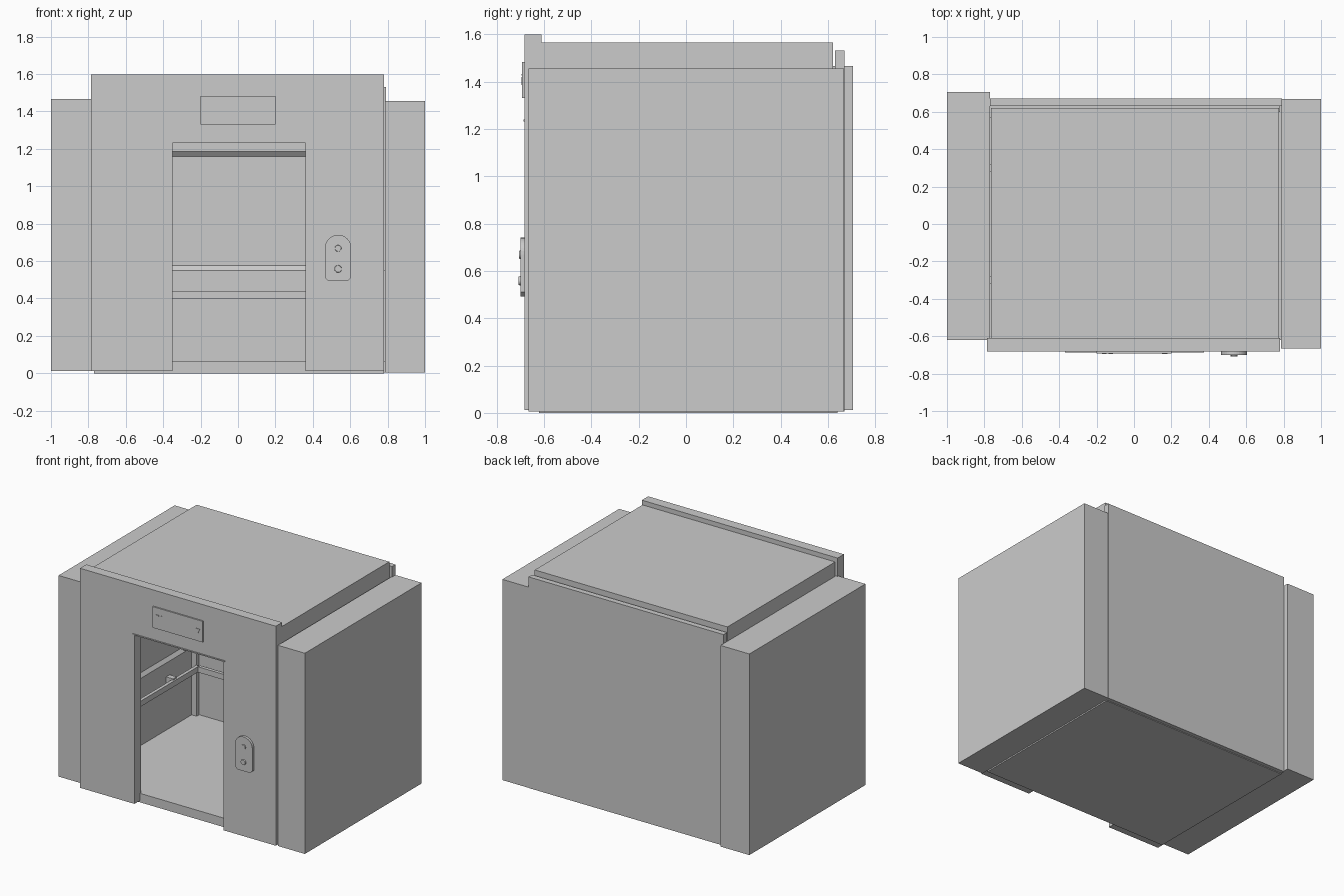
import bpy, bmesh, math
from mathutils import Vector, Matrix

cube = bpy.data.objects.get("Cube")
if cube:
    bpy.data.objects.remove(cube, do_unlink=True)

grey = bpy.data.materials.new("light grey metal")
grey.use_nodes = True
colour = (0.6, 0.6, 0.6, 1)
grey.diffuse_color = colour
grey.node_tree.nodes["Principled BSDF"].inputs["Base Color"].default_value = colour


def finish(name, bm):
    bmesh.ops.recalc_face_normals(bm, faces=bm.faces)
    mesh = bpy.data.meshes.new(name)
    bm.to_mesh(mesh)
    bm.free()
    mesh.materials.append(grey)
    obj = bpy.data.objects.new(name, mesh)
    bpy.context.collection.objects.link(obj)
    return obj


def box_mesh(lo, hi):
    bm = bmesh.new()
    bmesh.ops.create_cube(bm, size=1)
    lo, hi = Vector(lo), Vector(hi)
    for v in bm.verts:
        v.co = (lo + hi) / 2 + v.co * (hi - lo)
    return bm


def box(name, lo, hi):
    return finish(name, box_mesh(lo, hi))


def extrude_front(name, outline, y_front, y_back):
    """Extrude an x-z outline along y."""
    bm = bmesh.new()
    face = bm.faces.new([bm.verts.new((x, y_front, z)) for x, z in outline])
    made = bmesh.ops.extrude_face_region(bm, geom=[face])["geom"]
    for v in made:
        if isinstance(v, bmesh.types.BMVert):
            v.co.y = y_back
    return finish(name, bm)


def recessed_wall(name, lo, hi, normal, span, depth=0.02, slope=0.025):
    """Box with a bevelled recess in the face that looks along normal."""
    bm = box_mesh(lo, hi)
    bm.normal_update()
    normal = Vector(normal)
    face = max(bm.faces, key=lambda f: f.normal.dot(normal))
    along = 0 if abs(normal.y) > 0.5 else 1
    low, high = (span[0], 0.55), (span[1], 1.185)
    for shrink, push in ((0, 0), (slope, depth)):
        mid = face.calc_center_median()
        bmesh.ops.inset_individual(bm, faces=[face], thickness=0.01)
        for v in face.verts:
            for axis, k in ((along, 0), (2, 1)):
                if v.co[axis] > mid[axis]:
                    v.co[axis] = high[k] - shrink
                else:
                    v.co[axis] = low[k] + shrink
            v.co -= normal * push
    return finish(name, bm)


def button(name, x, y, z, radius, depth):
    bm = bmesh.new()
    turn = Matrix.Translation((x, y, z)) @ Matrix.Rotation(math.pi / 2, 4, "X")
    bmesh.ops.create_cone(bm, cap_ends=True, segments=24, radius1=radius,
                          radius2=radius * 0.9, depth=depth, matrix=turn)
    return finish(name, bm)


# Cabin shell
box("floor", (-0.77, -0.62, 0), (0.78, 0.64, 0.065))
box("roof", (-0.765, -0.62, 1.40), (0.775, 0.62, 1.565))
box("back_wall", (-0.77, 0.63, 0.005), (0.79, 0.67, 1.53))
recessed_wall("back_lining", (-0.77, 0.60, 0.06), (0.78, 0.632, 1.41), (0, -1, 0), (-0.66, 0.66))
recessed_wall("right_side_wall", (-1, -0.62, 0.012), (-0.77, 0.705, 1.465), (1, 0, 0), (-0.5, 0.5))
recessed_wall("left_side_wall", (0.785, -0.665, 0.005), (1, 0.668, 1.455), (-1, 0, 0), (-0.5, 0.5))
box("left_inner_lining", (0.77, -0.62, 0.06), (0.786, 0.63, 0.55))

# Front panel with the doorway cut out of its outline
extrude_front("front_panel", [
    (-0.785, 0.012), (-0.35, 0.012), (-0.35, 1.235), (0.36, 1.235),
    (0.36, 0.012), (0.78, 0.012), (0.78, 1.598), (-0.785, 1.598)], -0.682, -0.61)
box("doorway_lintel_trim", (-0.37, -0.687, 1.232), (0.375, -0.612, 1.24))

# Corner posts and handrails
for side, x in (("right", -0.75), ("left", 0.755)):
    box(side + "_corner_post", (x - 0.02, 0.57, 0.06), (x + 0.02, 0.61, 1.41))
    out = math.copysign(1, x)
    rail = x - out * 0.035
    box(side + "_handrail", (rail - 0.012, -0.52, 0.40), (rail + 0.012, 0.56, 0.44))
    for y in (-0.3, 0.3):
        edges = sorted((rail, x + out * 0.03))
        box(side + "_rail_bracket", (edges[0], y - 0.02, 0.41), (edges[1], y + 0.02, 0.45))
box("back_handrail", (-0.70, 0.545, 0.40), (0.70, 0.57, 0.44))
for x in (-0.45, 0.45):
    box("back_rail_bracket", (x - 0.02, 0.56, 0.41), (x + 0.02, 0.605, 0.45))

# Floor indicator above the doorway
box("indicator_plate", (-0.2, -0.692, 1.33), (0.2, -0.68, 1.482))
extrude_front("indicator_arrow", [(0.15, 1.42), (0.18, 1.42), (0.165, 1.385)], -0.695, -0.69)
for x in (-0.16, -0.125):
    box("indicator_dash", (x - 0.012, -0.695, 1.425), (x + 0.012, -0.69, 1.432))

# Call panel with a rounded top
cx, half = 0.535, 0.07
arch = [(cx + half * math.cos(a), 0.67 + half * math.sin(a))
        for a in (math.pi * i / 16 for i in range(17))]
extrude_front("call_panel", arch + [
    (cx - half, 0.51), (cx - half + 0.02, 0.492),
    (cx + half - 0.02, 0.492), (cx + half, 0.51)], -0.70, -0.68)
button("call_button", cx, -0.703, 0.558, 0.02, 0.01)
button("call_lamp", cx, -0.702, 0.668, 0.018, 0.008)
